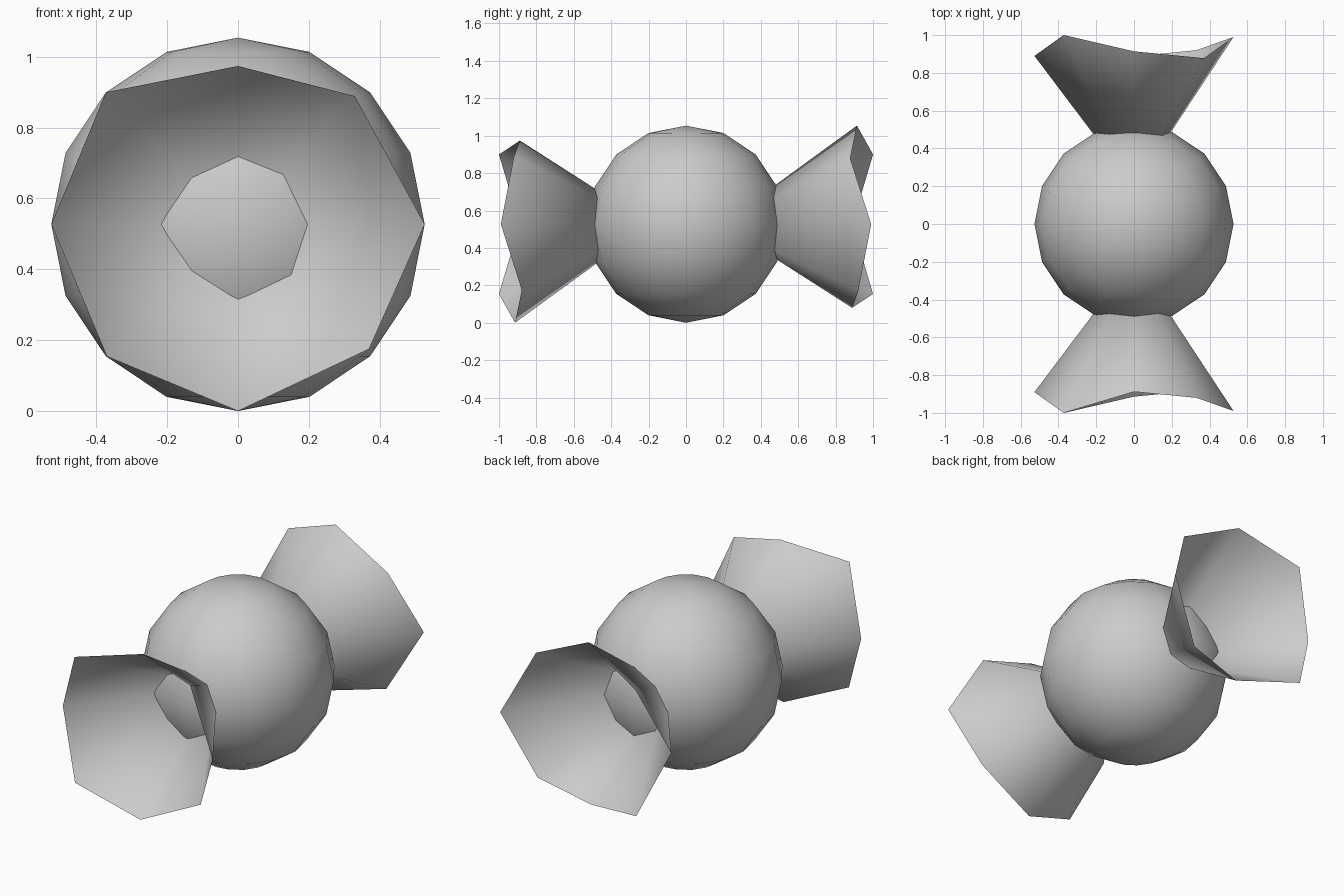
import bpy, bmesh
from math import pi
from mathutils import Matrix

if "Cube" in bpy.data.objects:
    bpy.data.objects.remove(bpy.data.objects["Cube"])

R = 0.527  # ball radius, also the height of the centre line

# Ball of the sweet: low-poly sphere with upright poles
bpy.ops.mesh.primitive_uv_sphere_add(segments=16, ring_count=8, radius=R, location=(0, 0, R))
ball = bpy.context.object
ball.name = "sweet_ball"
ball.data.shade_smooth()

# Uneven rim of the front wrapper twist, relative to the ball centre
RIM = [(0, -0.888, 0.447), (0.33, -0.92, 0.362), (0.527, -0.99, 0), (0.37, -0.878, -0.352),
       (0, -0.914, -0.527), (-0.37, -1, -0.373), (-0.527, -0.89, 0), (-0.373, -1, 0.373)]


def wrapper_twist(name, turn):
    """Open eight-sided flared cone whose tip is buried in the ball."""
    bm = bmesh.new()
    tip = bm.verts.new((0, -0.19, 0))
    rim = [bm.verts.new(p) for p in RIM]
    for a, b in zip(rim, rim[1:] + rim[:1]):
        bm.faces.new((tip, a, b)).smooth = True
    bmesh.ops.transform(bm, matrix=Matrix.Translation((0, 0, R)) @ Matrix.Rotation(turn, 4, 'X'),
                        verts=bm.verts)
    bmesh.ops.recalc_face_normals(bm, faces=bm.faces)
    mesh = bpy.data.meshes.new(name)
    bm.to_mesh(mesh)
    bm.free()
    obj = bpy.data.objects.new(name, mesh)
    bpy.context.collection.objects.link(obj)


# The back twist is the front one turned half way about the x axis
wrapper_twist("front_wrapper_twist", 0)
wrapper_twist("back_wrapper_twist", pi)
